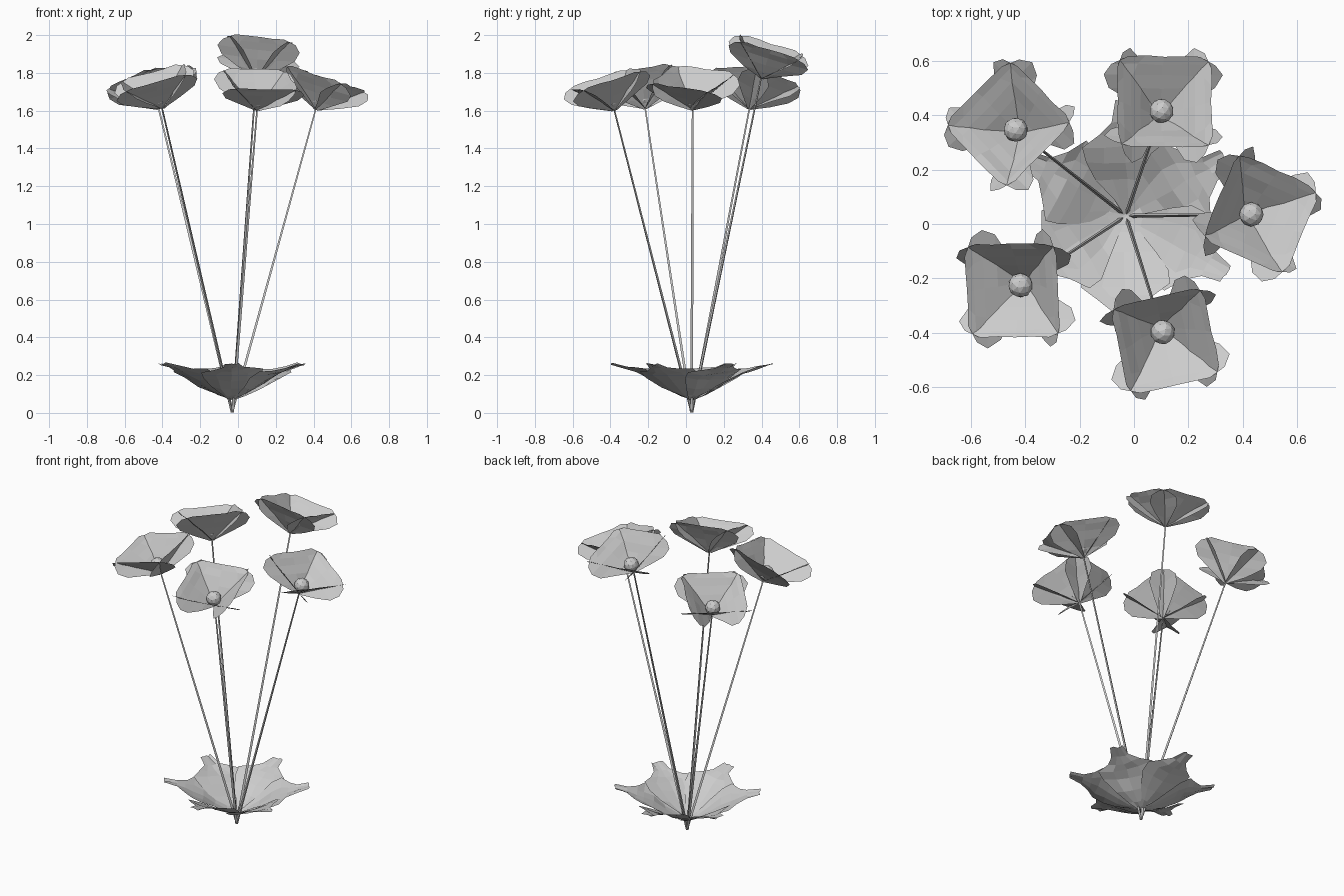
import bpy, bmesh, math, random
from mathutils import Vector, Matrix

if "Cube" in bpy.data.objects:
    bpy.data.objects.remove(bpy.data.objects["Cube"])

random.seed(4)
ROOT = Vector((-0.03, 0.03, 0.0))


def finish(bm, name):
    bmesh.ops.recalc_face_normals(bm, faces=bm.faces[:])
    me = bpy.data.meshes.new(name)
    bm.to_mesh(me)
    bm.free()
    ob = bpy.data.objects.new(name, me)
    bpy.context.collection.objects.link(ob)
    return ob


def add_strip(bm, stations, xf, cup, wobble=0.0):
    """Leaf-like sheet: stations are (distance, height, half width)."""
    rows = []
    for r, z, w in stations:
        row = []
        for t in (-1, -0.5, 0, 0.5, 1):
            p = Vector((r, t * w, z + cup * w * abs(t) ** 2))
            p += Vector([random.uniform(-wobble, wobble) for _ in range(3)])
            row.append(bm.verts.new(xf @ p))
        rows.append(row)
    for a, b in zip(rows, rows[1:]):
        for i in range(4):
            bm.faces.new((a[i], a[i + 1], b[i + 1], b[i]))


# Flower heads: base point and spin about the head axis
heads = [((0.413, 0.035, 1.605), -24), ((0.095, 0.398, 1.77), 0),
         ((-0.42, 0.335, 1.61), 45), ((-0.402, -0.215, 1.61), 2),
         ((0.1, -0.38, 1.60), 12)]
petal = [(0.0, 0.0, 0.012), (0.04, 0.042, 0.11), (0.08, 0.084, 0.195),
         (0.118, 0.122, 0.22), (0.15, 0.153, 0.195), (0.174, 0.175, 0.13)]
TILT = math.radians(18)

for i, (base, spin) in enumerate(heads):
    base = Vector(base)
    out = (base - ROOT).to_2d().normalized()
    tilt = Matrix.Rotation(TILT, 4, Vector((-out.y, out.x, 0)))
    head = Matrix.Translation(base) @ tilt

    # Four broad flat petals that cross each other at the corners
    bm = bmesh.new()
    for k in range(4):
        turn = Matrix.Rotation(math.radians(spin + 90 * k), 4, 'Z')
        add_strip(bm, petal, head @ turn, 0.03, 0.003)
    finish(bm, f"petals_{i + 1}")

    # Round flower centre
    bm = bmesh.new()
    bmesh.ops.create_icosphere(bm, subdivisions=2, radius=0.045,
                               matrix=head @ Matrix.Translation((0, 0, 0.06)))
    finish(bm, f"flower_centre_{i + 1}")

    # Thin three-sided stem
    d = base - ROOT
    bm = bmesh.new()
    bmesh.ops.create_cone(bm, cap_ends=True, segments=3, radius1=0.009, radius2=0.005,
                          depth=d.length,
                          matrix=Matrix.Translation((base + ROOT) / 2 + Vector((0, 0, 0.003)))
                          @ d.to_track_quat('Z', 'Y').to_matrix().to_4x4())
    finish(bm, f"stem_{i + 1}")

# Rosette of six leaves with narrow blunt tips
leaf = [(0.0, 0.07, 0.012), (0.06, 0.09, 0.05), (0.13, 0.128, 0.11), (0.20, 0.17, 0.155),
        (0.255, 0.199, 0.165), (0.30, 0.218, 0.10), (0.35, 0.236, 0.052), (0.425, 0.256, 0.035)]
for k in range(6):
    bm = bmesh.new()
    xf = (Matrix.Translation(ROOT) @ Matrix.Rotation(math.radians(32 + 60 * k), 4, 'Z')
          @ Matrix.Rotation(math.radians(3), 4, 'X'))
    add_strip(bm, leaf, xf, 0.16, 0.006)
    finish(bm, f"leaf_{k + 1}")
